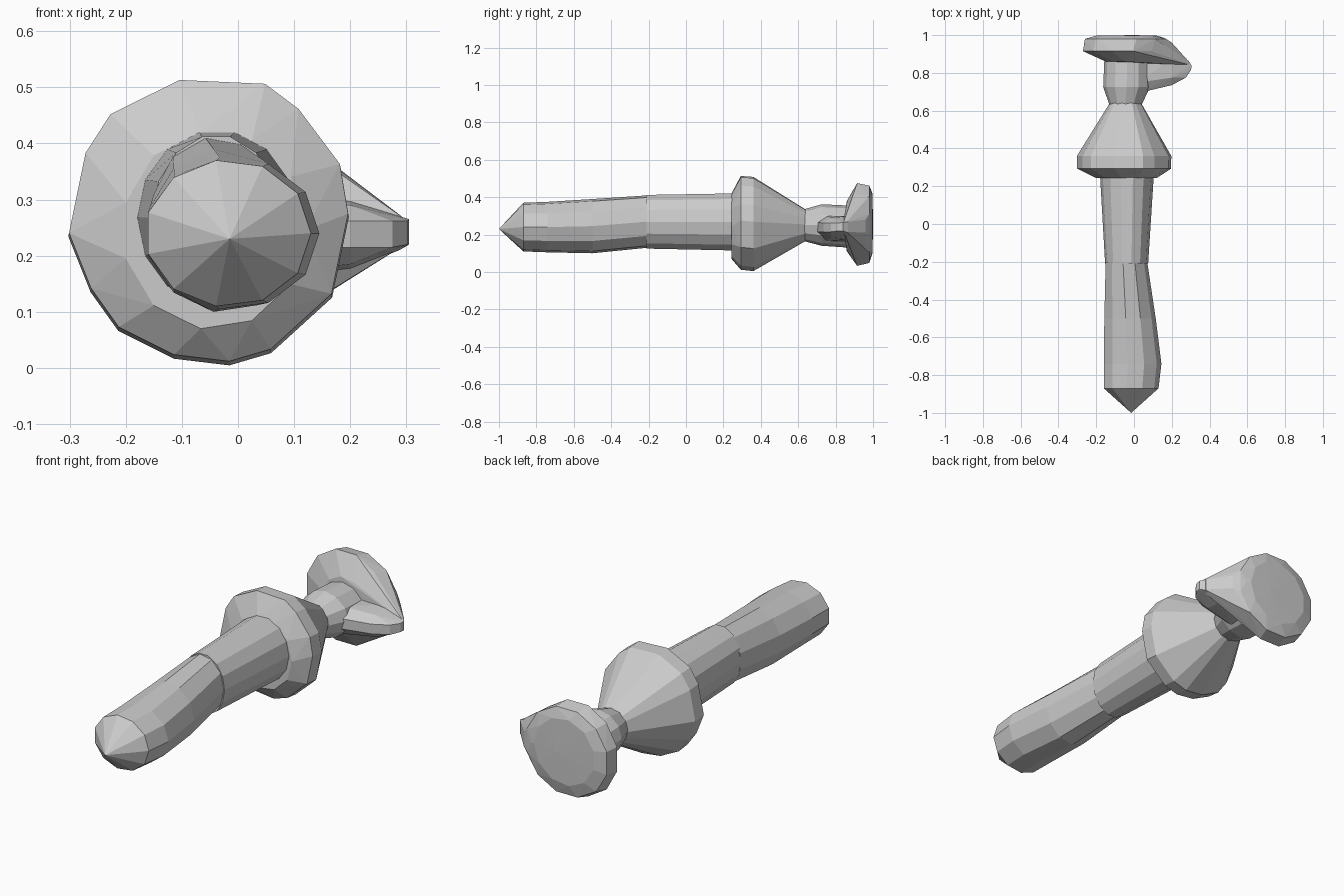
import bpy, bmesh, math


def finish(name, bm):
    bmesh.ops.recalc_face_normals(bm, faces=bm.faces[:])
    me = bpy.data.meshes.new(name)
    bm.to_mesh(me)
    bm.free()
    ob = bpy.data.objects.new(name, me)
    bpy.context.collection.objects.link(ob)
    return ob


def oval(y, x0, x1, z0, z1, n=11, turn=0.0):
    """Ring facing along y, given by its extents."""
    pts = []
    for i in range(n):
        a = 2 * math.pi * i / n + turn
        pts.append((math.cos(a), math.sin(a)))
    lo_x, hi_x = min(p[0] for p in pts), max(p[0] for p in pts)
    lo_z, hi_z = min(p[1] for p in pts), max(p[1] for p in pts)
    return [(x0 + (x1 - x0) * (px - lo_x) / (hi_x - lo_x), y,
             z0 + (z1 - z0) * (pz - lo_z) / (hi_z - lo_z)) for px, pz in pts]


def loft(name, rings, tip=None):
    """Skin rings; the first end may close to a point."""
    bm = bmesh.new()
    vs = [[bm.verts.new(p) for p in r] for r in rings]
    n = len(vs[0])
    for a, b in zip(vs, vs[1:]):
        for i in range(n):
            j = (i + 1) % n
            bm.faces.new((a[i], a[j], b[j], b[i]))
    bm.faces.new(vs[-1])
    if tip:
        t = bm.verts.new(tip)
        for i in range(n):
            bm.faces.new((vs[0][i], vs[0][(i + 1) % n], t))
    else:
        bm.faces.new(vs[0][::-1])
    return finish(name, bm)


def hull(name, points):
    """Faceted solid wrapped around a set of points."""
    bm = bmesh.new()
    for p in points:
        bm.verts.new(p)
    res = bmesh.ops.convex_hull(bm, input=bm.verts[:])
    junk = {g for g in res["geom_interior"] + res["geom_unused"]
            if isinstance(g, bmesh.types.BMVert)}
    bmesh.ops.delete(bm, geom=list(junk), context='VERTS')
    return finish(name, bm)


# Rear grip with a pointed end
loft("rear_grip", [
    oval(-0.87, -0.16, 0.13, 0.11, 0.37),
    oval(-0.74, -0.16, 0.145, 0.105, 0.375),
    oval(-0.50, -0.157, 0.115, 0.10, 0.39),
    oval(-0.20, -0.15, 0.07, 0.13, 0.41)], tip=(-0.015, -1.0, 0.23))

# Front shaft
loft("front_shaft", [
    oval(-0.21, -0.153, 0.075, 0.125, 0.412, 14),
    oval(0.26, -0.18, 0.105, 0.115, 0.42, 14)])

# Bell-shaped collar
rim = [(-.105, .512), (.05, .505), (.11, .46), (.185, .36), (.2, .27),
       (.17, .125), (.06, .025), (-.015, .003), (-.115, .015), (-.215, .065),
       (-.265, .135), (-.305, .235), (-.275, .38), (-.23, .45)]


def rim_ring(y, cx, cz, k):
    return [(cx + (x + 0.052) * k, y, cz + (z - 0.258) * k) for x, z in rim]


hull("collar", oval(0.243, -0.20, 0.12, 0.07, 0.42, 11)
     + rim_ring(0.293, -0.052, 0.263, 0.985)
     + rim_ring(0.36, -0.052, 0.257, 0.99)
     + rim_ring(0.64, -0.045, 0.25, 0.33))

# Neck
loft("neck", [
    oval(0.63, -0.13, 0.04, 0.165, 0.335, 12),
    oval(0.725, -0.163, 0.085, 0.14, 0.362, 12),
    oval(0.87, -0.157, 0.085, 0.13, 0.355, 12)])

# Teardrop end cap
hull("end_cap", oval(0.86, -0.15, 0.09, 0.11, 0.38, 11)
     + oval(0.915, -0.27, 0.15, 0.033, 0.475, 12, 0.26)
     + oval(0.98, -0.26, 0.17, 0.048, 0.462, 12, 0.26)
     + oval(0.997, -0.20, 0.12, 0.10, 0.42, 11)
     + [(0.145, 0.99, 0.25), (0.20, 0.96, 0.21), (0.20, 0.96, 0.28),
        (0.29, 0.86, 0.215), (0.29, 0.86, 0.267),
        (0.305, 0.84, 0.225), (0.305, 0.84, 0.26), (0, 1.0, 0.25)])

# Side spout
hull("side_spout", [(x, y, z0 + (z1 - z0) * t)
     for x, y, z0, z1 in [(0.03, 0.695, 0.215, 0.265), (0.03, 0.75, 0.165, 0.30),
                          (0.03, 0.88, 0.165, 0.30), (0.20, 0.735, 0.215, 0.262),
                          (0.20, 0.775, 0.185, 0.29), (0.20, 0.88, 0.175, 0.30),
                          (0.275, 0.775, 0.215, 0.262), (0.302, 0.815, 0.22, 0.262),
                          (0.305, 0.84, 0.22, 0.265), (0.288, 0.865, 0.21, 0.268)]
     for t in (0, 1)])
